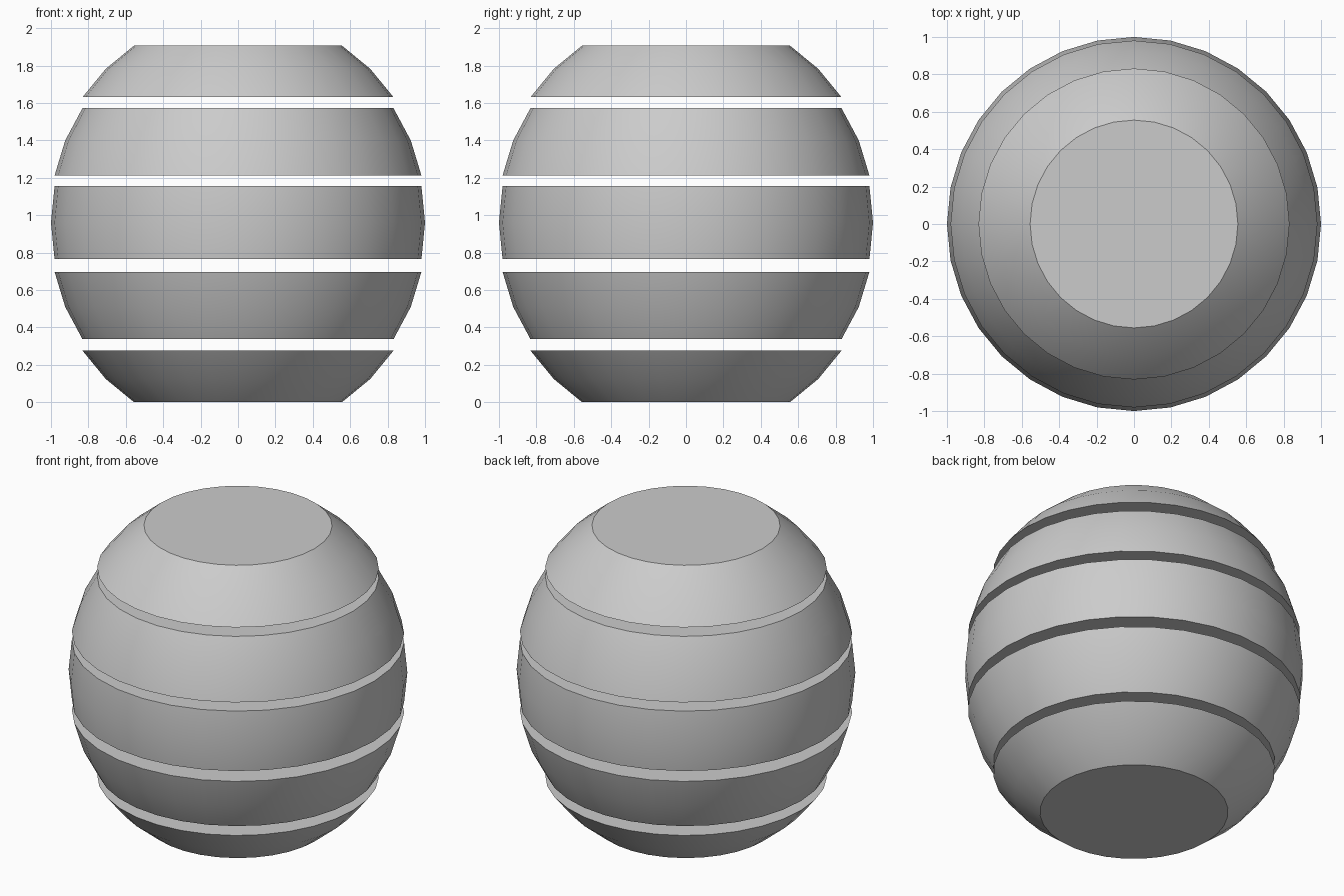
import bpy
import bmesh
from math import cos, sin, pi, radians

if "Cube" in bpy.data.objects:
    bpy.data.objects.remove(bpy.data.objects["Cube"], do_unlink=True)

SEGMENTS = 32
STEP = pi / 16  # latitude between neighbouring rings

grey = bpy.data.materials.new("light_grey")
grey.use_nodes = True
colour = (0.6, 0.6, 0.6, 1)
grey.diffuse_color = colour
grey.node_tree.nodes["Principled BSDF"].inputs["Base Color"].default_value = colour


def sphere_slice(name, first_ring, base_z):
    """Capped three-ring slice of a unit sphere, resting at base_z."""
    bm = bmesh.new()
    bottom = sin(first_ring * STEP)
    rings = []
    for latitude in [(first_ring + i) * STEP for i in range(3)]:
        radius, z = cos(latitude), sin(latitude) - bottom + base_z
        rings.append([
            bm.verts.new((radius * cos(2 * pi * s / SEGMENTS),
                          radius * sin(2 * pi * s / SEGMENTS), z))
            for s in range(SEGMENTS)])
    # Curved wall
    for lower, upper in zip(rings, rings[1:]):
        for s in range(SEGMENTS):
            t = (s + 1) % SEGMENTS
            bm.faces.new((lower[s], lower[t], upper[t], upper[s]))
    # Flat caps
    bm.faces.new(rings[0][::-1])
    bm.faces.new(rings[-1])

    mesh = bpy.data.meshes.new(name)
    bm.to_mesh(mesh)
    bm.free()
    mesh.materials.append(grey)
    obj = bpy.data.objects.new(name, mesh)
    bpy.context.collection.objects.link(obj)
    bpy.ops.object.select_all(action="DESELECT")
    obj.select_set(True)
    bpy.context.view_layer.objects.active = obj
    bpy.ops.object.shade_smooth_by_angle(angle=radians(30))


# Five stacked slices with open gaps between them
for name, first_ring, base_z in (
        ("bottom_slice", -5, 0.0),
        ("lower_slice", -3, 0.337),
        ("middle_slice", -1, 0.765),
        ("upper_slice", 1, 1.212),
        ("top_slice", 3, 1.631)):
    sphere_slice(name, first_ring, base_z)
